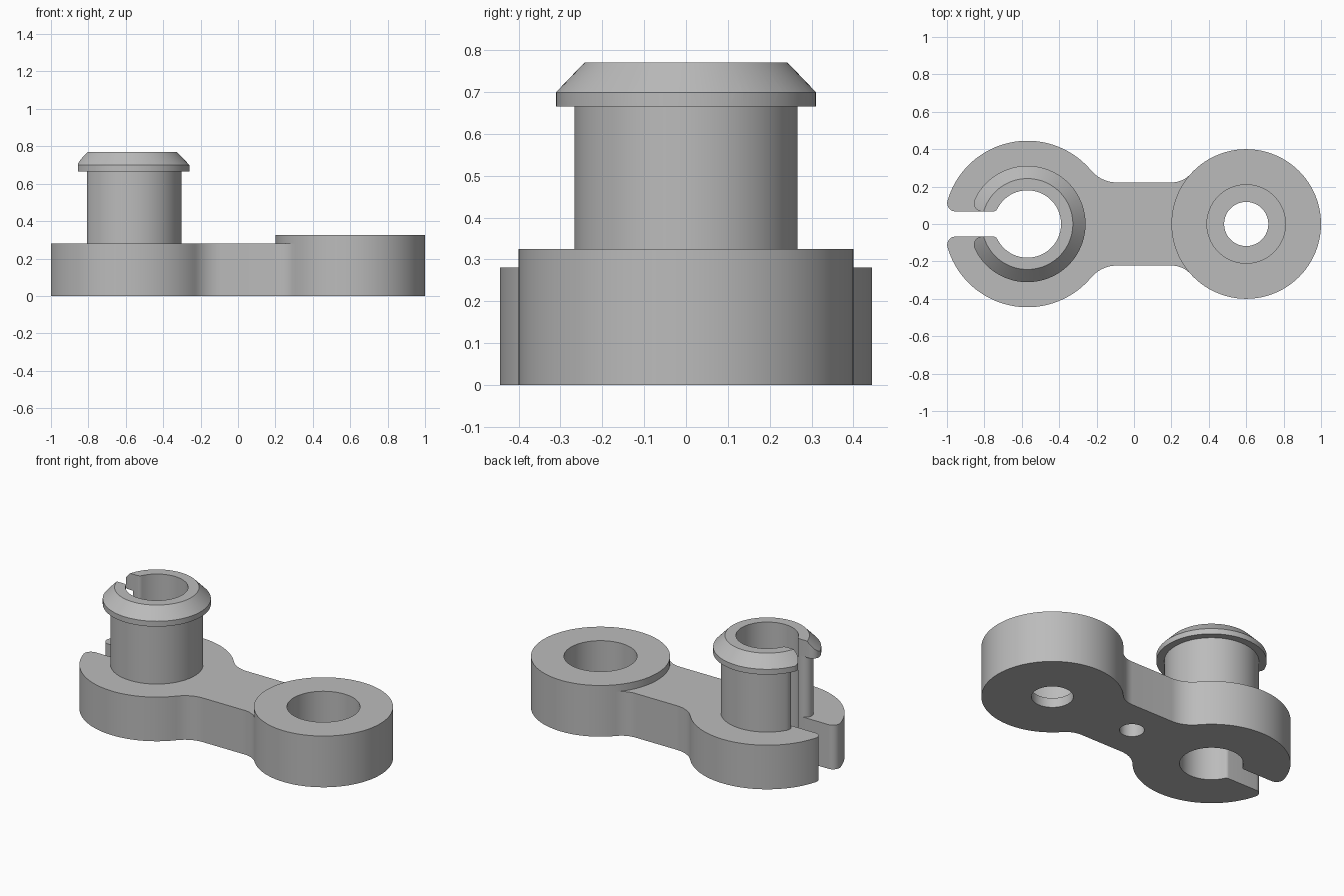
import bpy, bmesh
from math import atan2, cos, sin, pi, sqrt

if "Cube" in bpy.data.objects:
    bpy.data.objects.remove(bpy.data.objects["Cube"])

PIN_X, EYE_X = -0.57, 0.6
SLOT, BORE = 0.067, 0.18            # half width of slot, radius of pin bore
TIP, INNER = 0.045, 0.025           # rounding of slot edges outside and inside

grey = bpy.data.materials.new("plain grey")
grey.use_nodes = True
grey.diffuse_color = (0.5, 0.5, 0.5, 1)
grey.node_tree.nodes["Principled BSDF"].inputs["Base Color"].default_value = (0.5, 0.5, 0.5, 1)


def arc(cx, cy, r, a0, a1, n):
    return [(cx + r * cos(a0 + (a1 - a0) * i / n),
             cy + r * sin(a0 + (a1 - a0) * i / n)) for i in range(n + 1)]


def slotted_half(radius, start=0.0):
    """Upper half of a C shape: outer arc, rounded slot edge, bore arc."""
    y = SLOT + TIP
    x = -sqrt((radius - TIP) ** 2 - y ** 2)
    tip = atan2(y, x)
    yi = SLOT + INNER
    xi = -sqrt((BORE + INNER) ** 2 - yi ** 2)
    inner = atan2(yi, xi)
    pts = arc(0, 0, radius, start, tip, 48)
    pts += arc(x, y, TIP, tip, 1.5 * pi, 10)[1:]
    pts += arc(xi, yi, INNER, 1.5 * pi, inner + pi, 8)
    pts += arc(0, 0, BORE, inner, 0, 40)[1:]
    return [(px + PIN_X, py) for px, py in pts]


def prism(name, half, z0, z1, bottom=True, top=True):
    """Mirror a half outline across y = 0 and extrude it."""
    outline = half + [(x, -y) for x, y in reversed(half[1:-1])]
    bm = bmesh.new()
    low = [bm.verts.new((x, y, z0)) for x, y in outline]
    high = [bm.verts.new((x, y, z1)) for x, y in outline]
    for i in range(len(outline)):
        bm.faces.new((low[i - 1], low[i], high[i], high[i - 1]))
    if bottom:
        bm.faces.new(low[::-1])
    if top:
        bm.faces.new(high)
    mesh = bpy.data.meshes.new(name)
    bm.to_mesh(mesh)
    bm.free()
    mesh.materials.append(grey)
    obj = bpy.data.objects.new(name, mesh)
    bpy.context.collection.objects.link(obj)
    return obj


def cone(name, x, r0, r1, z0, z1):
    bpy.ops.mesh.primitive_cone_add(vertices=96, radius1=r0, radius2=r1,
                                    depth=z1 - z0, location=(x, 0, (z0 + z1) / 2))
    obj = bpy.context.object
    obj.name = name
    obj.data.materials.append(grey)
    return obj


def combine(obj, other, operation):
    mod = obj.modifiers.new(operation, "BOOLEAN")
    mod.operation, mod.solver, mod.object = operation, "EXACT", other
    bpy.context.view_layer.objects.active = obj
    bpy.ops.object.modifier_apply(modifier=mod.name)
    bpy.data.objects.remove(other)


# Link plate: slotted round end and a neck with filleted sides
neck_half = [(0.35, 0), (0.35, 0.25)]
neck_half += arc(0.2, 0.3605, 0.1385, atan2(-0.3605, 0.4), -pi / 2, 10)
neck_half += arc(-0.09, 0.405, 0.183, -pi / 2, atan2(0.405, 0.48) - pi, 12)
plate = prism("link_plate", neck_half + slotted_half(0.445, atan2(0.405, 0.48))[1:], 0, 0.28)

# Thicker eye end with counterbored hole, and blind hole under the neck
combine(plate, cone("eye", EYE_X, 0.4, 0.4, 0, 0.325), "UNION")
combine(plate, cone("counterbore", EYE_X, 0.21, 0.21, 0.06, 0.5), "DIFFERENCE")
combine(plate, cone("eye_hole", EYE_X, 0.118, 0.118, -0.1, 0.2), "DIFFERENCE")
combine(plate, cone("blind_hole", 0.015, 0.07, 0.07, -0.1, 0.16), "DIFFERENCE")

# Hollow split pin standing on the plate
pin = prism("split_pin", slotted_half(0.267), 0.28, 0.665, False, False)

# Snap collar with a chamfered top
collar = prism("snap_collar", slotted_half(0.311), 0.665, 0.85)
combine(collar, cone("chamfer", PIN_X, 0.406, 0.243, 0.6, 0.77), "INTERSECT")

# Smooth round walls, sharp rims
bpy.ops.object.select_all(action="DESELECT")
for part in (plate, pin, collar):
    part.select_set(True)
bpy.context.view_layer.objects.active = plate
bpy.ops.object.shade_smooth_by_angle(angle=pi / 6)
